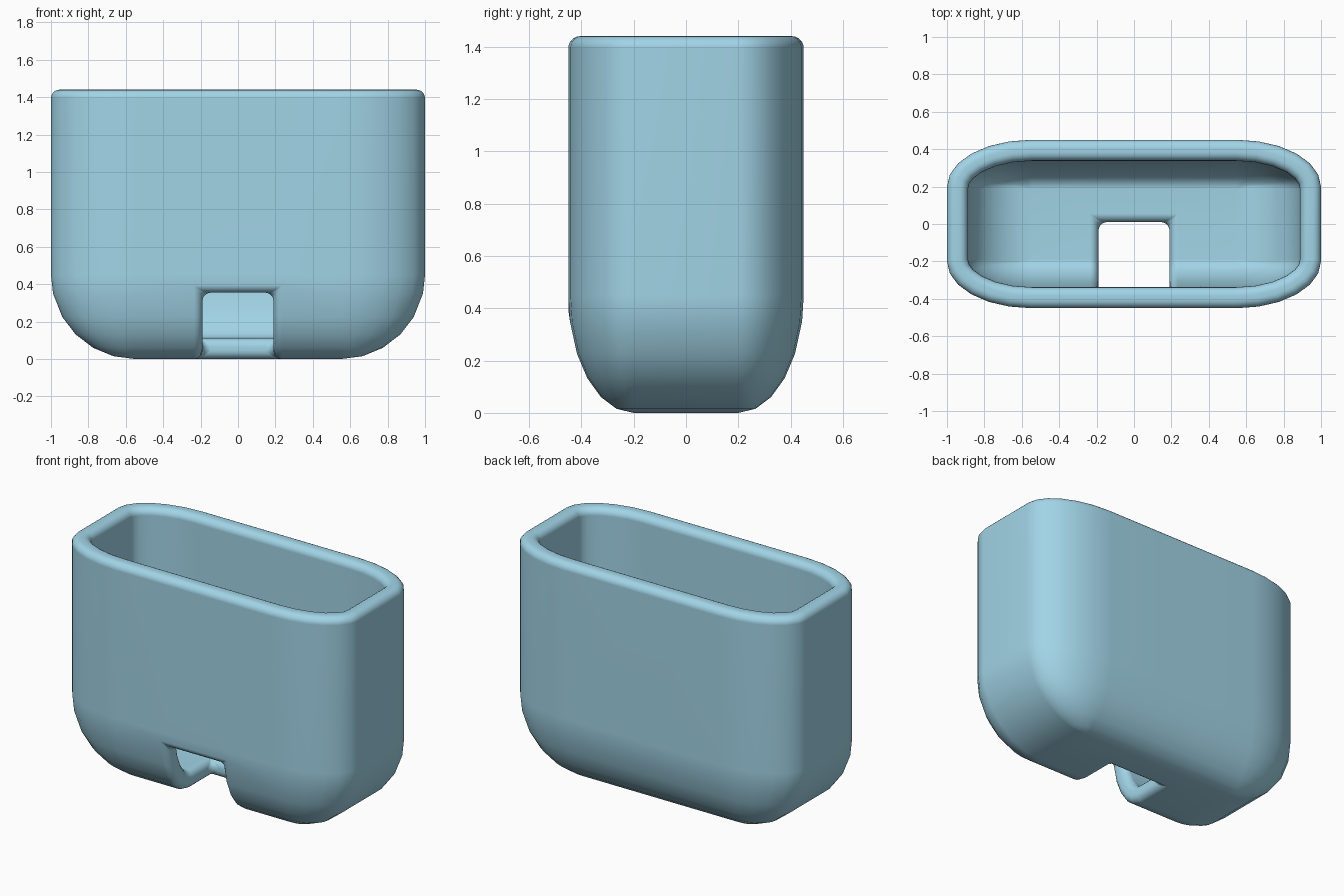
import bpy, bmesh
from math import sin, cos, radians

if "Cube" in bpy.data.objects:
    bpy.data.objects.remove(bpy.data.objects["Cube"])

RX, RY, RZ = 0.45, 0.25, 0.45      # corner radii
CX, CY, TOP = 0.55, 0.20, 1.44     # flat half sizes and height
SEG = 6
NOTCH_X, NOTCH_Y, NOTCH_Z = 0.19, 0.01, 0.35

bm = bmesh.new()


def ring(phi, z):
    """Rounded-rectangle loop, shrinking towards the floor as phi grows."""
    verts = []
    for q, (sx, sy) in enumerate([(1, 1), (-1, 1), (-1, -1), (1, -1)]):
        for i in range(SEG + 1):
            t = radians(90 * q + 90 * i / SEG)
            verts.append(bm.verts.new((sx * CX + RX * cos(phi) * cos(t),
                                       sy * CY + RY * cos(phi) * sin(t), z)))
    return verts


# Outer skin: straight walls, elliptical bottom corners, flat floor
rings = [ring(0, TOP)]
for deg in (0, 12.84, 30, 45, 60, 75, 90):
    p = radians(deg)
    rings.append(ring(p, RZ - RZ * sin(p)))
n = len(rings[0])
for up, low in zip(rings, rings[1:]):
    for i in range(n):
        j = (i + 1) % n
        bm.faces.new((up[i], low[i], low[j], up[j]))
bm.faces.new([rings[-1][k * (SEG + 1)] for k in (3, 2, 1, 0)])
bmesh.ops.remove_doubles(bm, verts=bm.verts[:], dist=0.0005)

# Notch through the front and floor
for co, no in (((NOTCH_X, 0, 0), (1, 0, 0)), ((-NOTCH_X, 0, 0), (1, 0, 0)),
               ((0, NOTCH_Y, 0), (0, 1, 0))):
    bmesh.ops.bisect_plane(bm, geom=bm.verts[:] + bm.edges[:] + bm.faces[:],
                           plane_co=co, plane_no=no)
hole = []
for f in bm.faces:
    c = f.calc_center_median()
    if abs(c.x) < NOTCH_X and c.y < NOTCH_Y and c.z < NOTCH_Z:
        hole.append(f)
bmesh.ops.delete(bm, geom=hole, context='FACES')

for f in bm.faces:
    f.smooth = True
mesh = bpy.data.meshes.new("case_body")
bm.to_mesh(mesh)
bm.free()
body = bpy.data.objects.new("case_body", mesh)
bpy.context.collection.objects.link(body)

# Wall thickness and soft rims
wall = body.modifiers.new("wall", 'SOLIDIFY')
wall.thickness = 0.112
wall.offset = -1
wall.use_even_offset = True
soft = body.modifiers.new("soft_rims", 'BEVEL')
soft.width = 0.045
soft.segments = 5
soft.limit_method = 'ANGLE'
soft.angle_limit = radians(55)
soft.use_clamp_overlap = False
normals = body.modifiers.new("normals", 'WEIGHTED_NORMAL')
normals.keep_sharp = True

# Pale blue finish
mat = bpy.data.materials.new("pale_blue")
mat.diffuse_color = (0.36, 0.66, 0.80, 1)
mat.use_nodes = True
mat.node_tree.nodes["Principled BSDF"].inputs["Base Color"].default_value = mat.diffuse_color
mesh.materials.append(mat)
